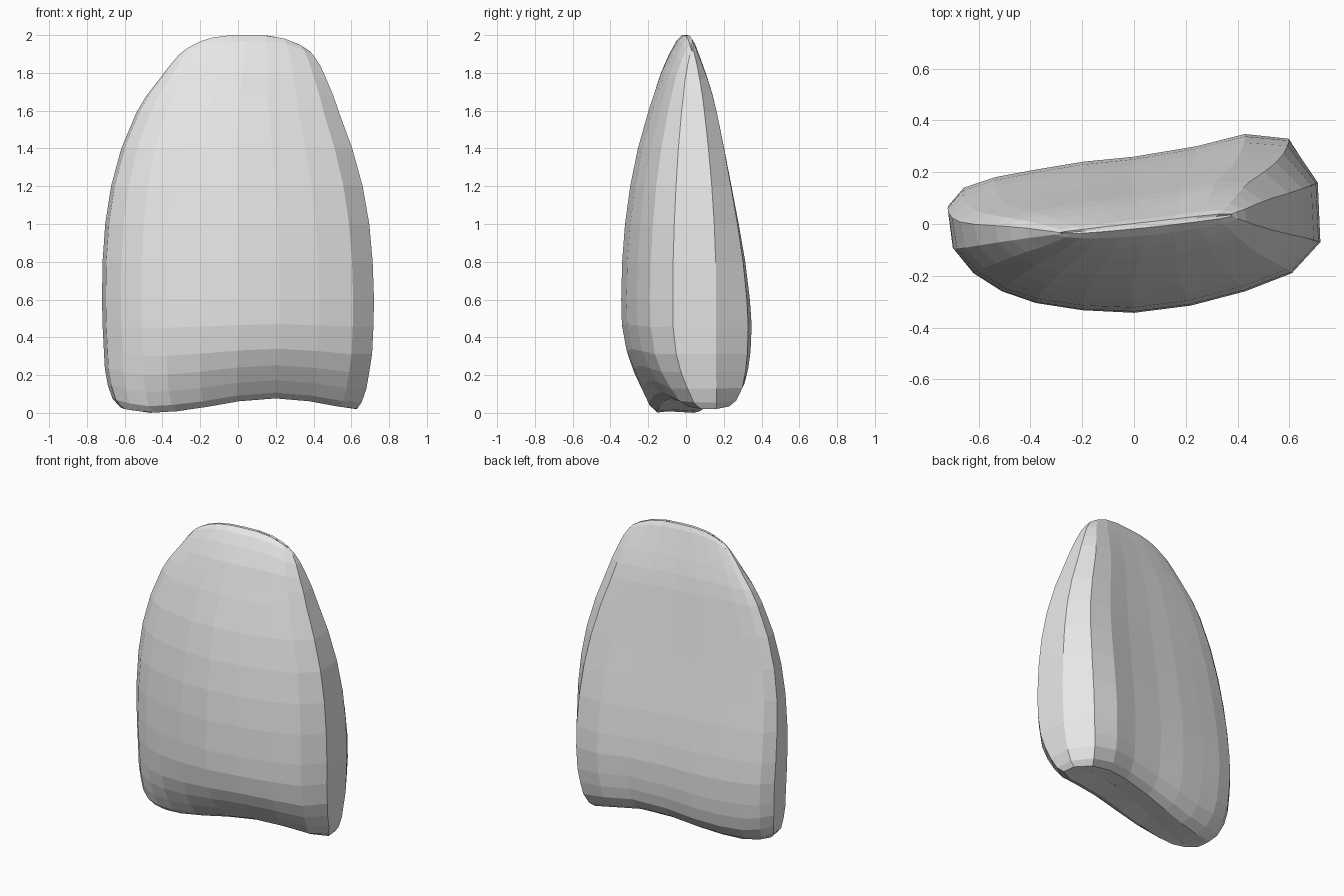
import bpy, bmesh

if "Cube" in bpy.data.objects:
    bpy.data.objects.remove(bpy.data.objects["Cube"])

# Plan outline at the widest level, counter-clockwise from the left end
OUTLINE = [(-.72, .07), (-.70, -.09), (-.62, -.19), (-.51, -.26), (-.38, -.305),
           (-.2, -.333), (0, -.343), (.22, -.315), (.43, -.26), (.61, -.19),
           (.72, -.07), (.71, .16), (.60, .33), (.43, .348), (.24, .30), (0, .26),
           (-.2, .24), (-.38, .21), (-.54, .18), (-.66, .14)]

# Levels: height, left x, right x, front thickness, back thickness
LEVELS = [(.005, -.56, .58, 0, 0), (0, -.62, .63, .38, .48), (.035, -.665, .655, .53, .68),
          (.11, -.69, .68, .67, .86), (.2, -.705, .695, .81, .94),
          (.3, -.71, .71, .92, .98), (.45, -.717, .717, .99, 1), (.6, -.72, .72, 1, .96),
          (.8, -.717, .713, .985, .87), (1.0, -.703, .695, .94, .75),
          (1.2, -.672, .66, .86, .63), (1.4, -.618, .605, .74, .52),
          (1.6, -.538, .535, .575, .41), (1.7, -.485, .505, .48, .34),
          (1.8, -.42, .47, .385, .25), (1.9, -.36, .435, .25, .15),
          (1.97, -.315, .40, .13, .08), (2.0, -.29, .38, .04, .03), (2.0, -.28, .37, 0, 0)]

# Wave of the lower edge: x, lift
WAVE = [(-.8, .07), (-.67, .045), (-.6, .02), (-.47, 0), (-.3, .01), (-.1, .042),
        (.05, .07), (.26, .08), (.42, .055), (.6, .02), (.8, .03)]


def wave(x):
    for (x0, a), (x1, b) in zip(WAVE, WAVE[1:]):
        if x <= x1:
            return a + (b - a) * (x - x0) / (x1 - x0)
    return WAVE[-1][1]


def ring(z, left, right, front, back):
    """One horizontal loop, thinned towards a slanted middle line."""
    c, half, k = (left + right) / 2, (right - left) / 2, 1 - z / 2
    pts = []
    for ox, oy in OUTLINE:
        s = ox / .72
        x = c + s * half
        base, slope = -.006 + .022 * k, .11 + .15 * k
        d = oy - (base + slope * ox)
        y = base + slope * x + d * (front if d < 0 else back)
        # rounded upper corners
        drop = .085 * abs(s) ** 3 * max(0, (z - 1.4) / .6) ** 2
        pts.append((x, y, z + wave(x) * max(0, 1 - z / .6) - drop))
    return pts


# Rounded slab body
bm = bmesh.new()
rows = [[bm.verts.new(p) for p in ring(*lv)] for lv in LEVELS]
n = len(OUTLINE)
for a, b in zip(rows, rows[1:]):
    for i in range(n):
        j = (i + 1) % n
        bm.faces.new((a[i], a[j], b[j], b[i]))
bmesh.ops.remove_doubles(bm, verts=bm.verts, dist=.002)
bmesh.ops.recalc_face_normals(bm, faces=bm.faces)
mesh = bpy.data.meshes.new("cushion_body")
bm.to_mesh(mesh)
bm.free()
body = bpy.data.objects.new("cushion_body", mesh)
bpy.context.collection.objects.link(body)

mat = bpy.data.materials.new("light grey")
mat.diffuse_color = (.8, .8, .8, 1)
mat.use_nodes = True
mat.node_tree.nodes["Principled BSDF"].inputs["Base Color"].default_value = mat.diffuse_color
mesh.materials.append(mat)
